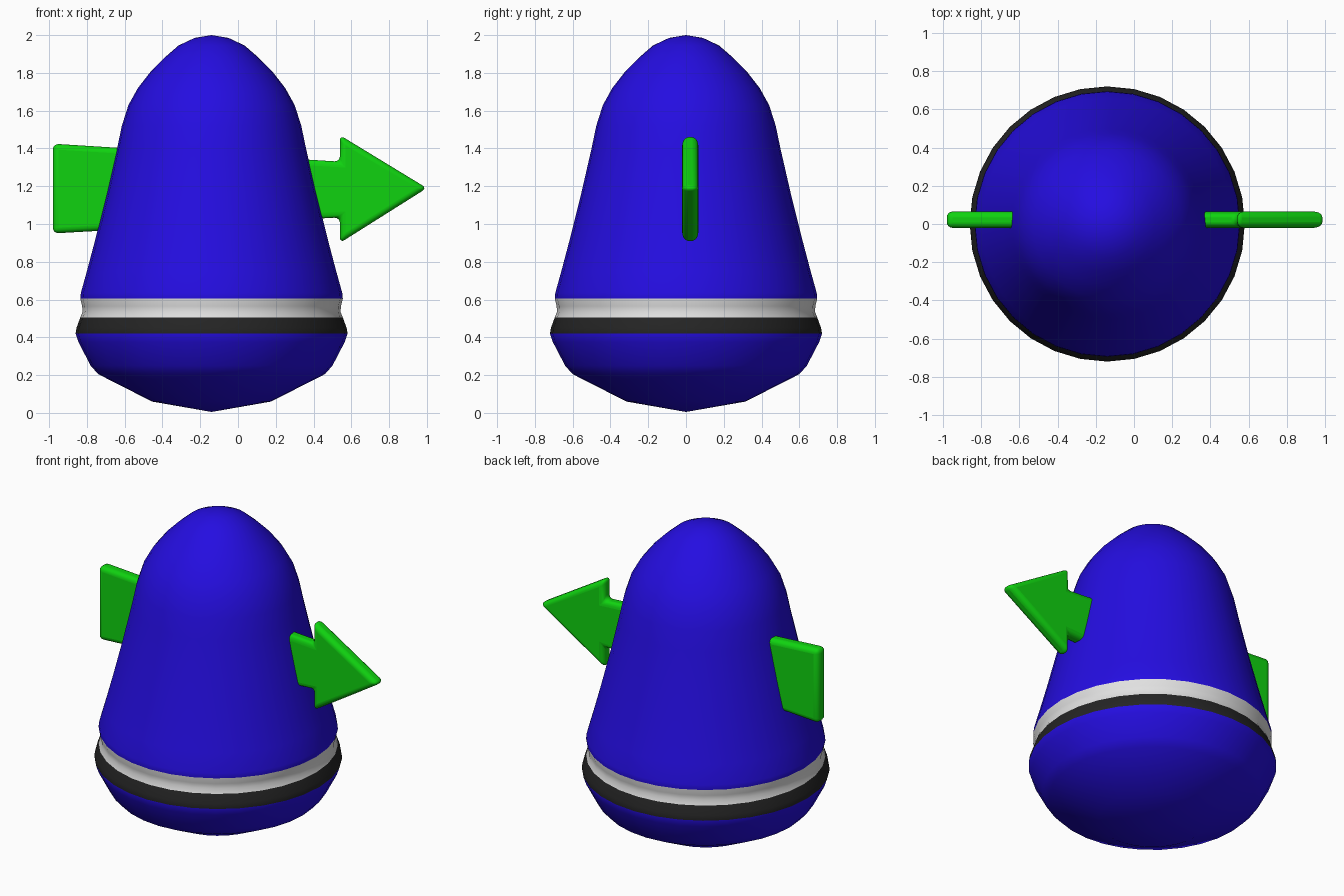
import bpy, bmesh, math
from mathutils import Matrix, Vector

if "Cube" in bpy.data.objects:
    bpy.data.objects.remove(bpy.data.objects["Cube"])


def mat(name, rgb):
    m = bpy.data.materials.new(name)
    m.diffuse_color = (*rgb, 1)
    m.use_nodes = True
    m.node_tree.nodes["Principled BSDF"].inputs["Base Color"].default_value = m.diffuse_color
    return m


def make(name, bm, mats):
    me = bpy.data.meshes.new(name)
    bmesh.ops.recalc_face_normals(bm, faces=bm.faces)
    bm.to_mesh(me)
    bm.free()
    ob = bpy.data.objects.new(name, me)
    bpy.context.collection.objects.link(ob)
    for m in mats:
        me.materials.append(m)
    return ob


blue = mat("deep blue", (0.018, 0.004, 0.75))
white = mat("light grey", (0.75, 0.75, 0.75))
black = mat("charcoal", (0.018, 0.018, 0.018))
green = mat("bright green", (0.005, 0.65, 0.005))

# Bell-shaped body: lathed profile (radius, height), bands coloured by height
profile = [(0, 0.005), (0.315, 0.06), (0.60, 0.205), (0.64, 0.25), (0.705, 0.375),
           (0.72, 0.42), (0.715, 0.45), (0.695, 0.505), (0.683, 0.535), (0.685, 0.565),
           (0.695, 0.605), (0.692, 0.635), (0.66, 0.75), (0.615, 0.92), (0.555, 1.16),
           (0.50, 1.40), (0.475, 1.52), (0.44, 1.63), (0.39, 1.72), (0.32, 1.81),
           (0.25, 1.88), (0.175, 1.945), (0.09, 1.985), (0, 2.0)]
bm = bmesh.new()
vs = [bm.verts.new((r, 0, z)) for r, z in profile]
es = [bm.edges.new(p) for p in zip(vs, vs[1:])]
bmesh.ops.spin(bm, geom=vs + es, cent=(0, 0, 0), axis=(0, 0, 1),
               angle=math.tau, steps=32, use_duplicate=False)
bmesh.ops.remove_doubles(bm, verts=bm.verts, dist=0.0005)
bmesh.ops.translate(bm, verts=bm.verts, vec=(-0.14, 0, 0))
for f in bm.faces:
    f.smooth = True
    z = f.calc_center_median().z
    f.material_index = 2 if 0.42 < z < 0.505 else 1 if 0.505 < z < 0.605 else 0
make("bell_body", bm, [blue, white, black])

# Arrow passing through the body: tapered slab with rounded edges
outline = [(-0.98, 0.95), (0.54, 1.035), (0.54, 0.90), (1.0, 1.19),
           (0.54, 1.47), (0.54, 1.33), (-0.98, 1.425)]
bm = bmesh.new()
face = bm.faces.new([bm.verts.new((x, -0.02, z)) for x, z in outline])
ext = bmesh.ops.extrude_face_region(bm, geom=[face])
bmesh.ops.translate(bm, vec=(0, 0.085, 0),
                    verts=[v for v in ext["geom"] if isinstance(v, bmesh.types.BMVert)])
arrow = make("arrow", bm, [green])
bev = arrow.modifiers.new("rounding", 'BEVEL')
bev.width = 0.03
bev.segments = 4
bev.limit_method = 'ANGLE'
bpy.context.view_layer.objects.active = arrow
arrow.select_set(True)
bpy.ops.object.shade_smooth_by_angle(angle=math.radians(40))
